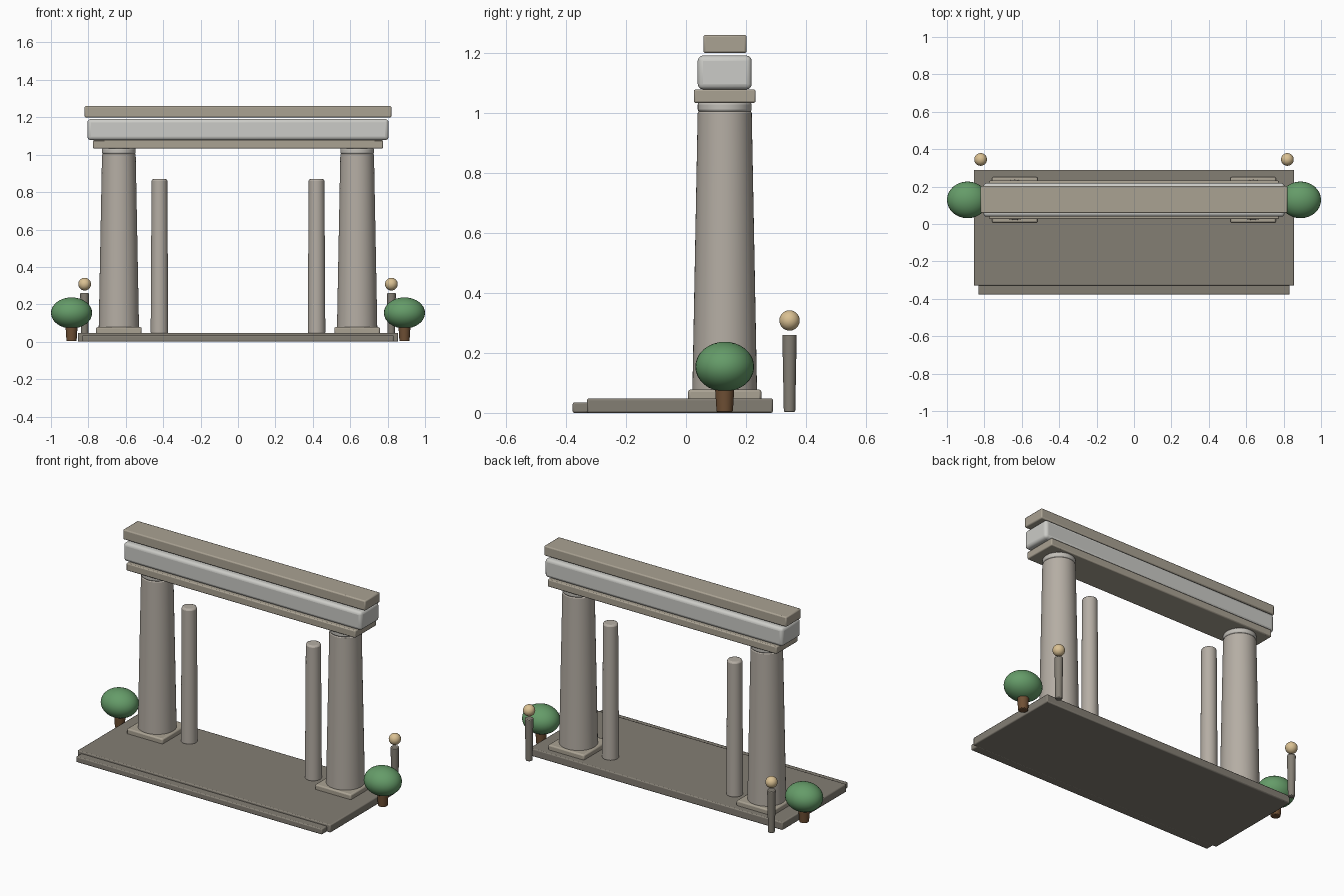
import bpy, math

if "Cube" in bpy.data.objects:
    bpy.data.objects.remove(bpy.data.objects["Cube"])


def mat(name, r, g, b):
    m = bpy.data.materials.new(name)
    m.diffuse_color = (r, g, b, 1)
    m.use_nodes = True
    m.node_tree.nodes["Principled BSDF"].inputs["Base Color"].default_value = m.diffuse_color
    return m


DARK = mat("dark_stone", 0.23, 0.21, 0.175)
TAN = mat("tan_stone", 0.40, 0.36, 0.29)
LIGHT = mat("light_stone", 0.53, 0.51, 0.47)
PALE = mat("pale_stone", 0.60, 0.60, 0.57)
COLUMN = mat("column_stone", 0.46, 0.42, 0.37)
GREEN = mat("leaf", 0.13, 0.33, 0.14)
BROWN = mat("bark", 0.16, 0.08, 0.035)
GLOW = mat("lamp", 0.70, 0.53, 0.29)


def finish(ob, name, material):
    ob.name = name
    ob.data.materials.append(material)
    bpy.context.view_layer.objects.active = ob
    bpy.ops.object.shade_smooth_by_angle(angle=math.radians(35))
    return ob


def box(name, lo, hi, material, bevel=0.006, segments=2):
    mid = [(a + b) / 2 for a, b in zip(lo, hi)]
    bpy.ops.mesh.primitive_cube_add(size=1, location=mid)
    ob = bpy.context.object
    ob.scale = [b - a for a, b in zip(lo, hi)]
    bpy.ops.object.transform_apply(location=False, rotation=False, scale=True)
    mod = ob.modifiers.new("edges", "BEVEL")
    mod.width, mod.segments = bevel, segments
    return finish(ob, name, material)


def post(name, x, y, z0, z1, r0, r1, material, bevel=0.006, sides=32):
    bpy.ops.mesh.primitive_cone_add(vertices=sides, radius1=r0, radius2=r1,
                                    depth=z1 - z0, location=(x, y, (z0 + z1) / 2))
    ob = bpy.context.object
    mod = ob.modifiers.new("edges", "BEVEL")
    mod.width, mod.segments = bevel, 2
    mod.limit_method, mod.angle_limit = "ANGLE", math.radians(40)
    return finish(ob, name, material)


def ball(name, loc, radii, material):
    bpy.ops.mesh.primitive_uv_sphere_add(segments=32, ring_count=16, radius=1, location=loc)
    ob = bpy.context.object
    ob.scale = radii
    bpy.ops.object.transform_apply(location=False, rotation=False, scale=True)
    return finish(ob, name, material)


# Platform and front step
box("platform", (-0.856, -0.33, 0), (0.856, 0.29, 0.048), DARK)
box("front_step", (-0.832, -0.378, 0), (0.832, -0.32, 0.035), DARK)

# Stacked beams over the columns
box("lower_beam", (-0.775, 0.026, 1.033), (0.775, 0.232, 1.078), TAN)
box("main_beam", (-0.805, 0.039, 1.078), (0.805, 0.219, 1.191), PALE, 0.018, 3)
box("top_beam", (-0.82, 0.058, 1.199), (0.82, 0.202, 1.26), TAN, 0.007)

Y = 0.129
for side, s in (("left", -1), ("right", 1)):
    # Large column with plinth and cap ring
    x = s * 0.637
    box(side + "_column_base", (x - 0.122, Y - 0.122, 0.04), (x + 0.122, Y + 0.122, 0.078), TAN, 0.008)
    post(side + "_column", x, Y, 0.06, 1.005, 0.108, 0.09, COLUMN, 0.006, 48)
    post(side + "_column_cap", x, Y, 1.003, 1.036, 0.09, 0.09, LIGHT, 0.008, 48)
    # Slim inner column
    post(side + "_inner_column", s * 0.42, Y, 0.04, 0.87, 0.047, 0.042, COLUMN, 0.010)
    # Round shrub
    post(side + "_shrub_trunk", s * 0.89, Y, 0.003, 0.11, 0.027, 0.034, BROWN, 0.004)
    ball(side + "_shrub_leaves", (s * 0.89, Y, 0.154), (0.11, 0.098, 0.083), GREEN)
    # Lamp post with floating globe
    post(side + "_lamp_post", s * 0.82, 0.345, 0.003, 0.26, 0.019, 0.024, DARK, 0.004)
    ball(side + "_lamp_globe", (s * 0.82, 0.345, 0.308), (0.034, 0.034, 0.034), GLOW)
